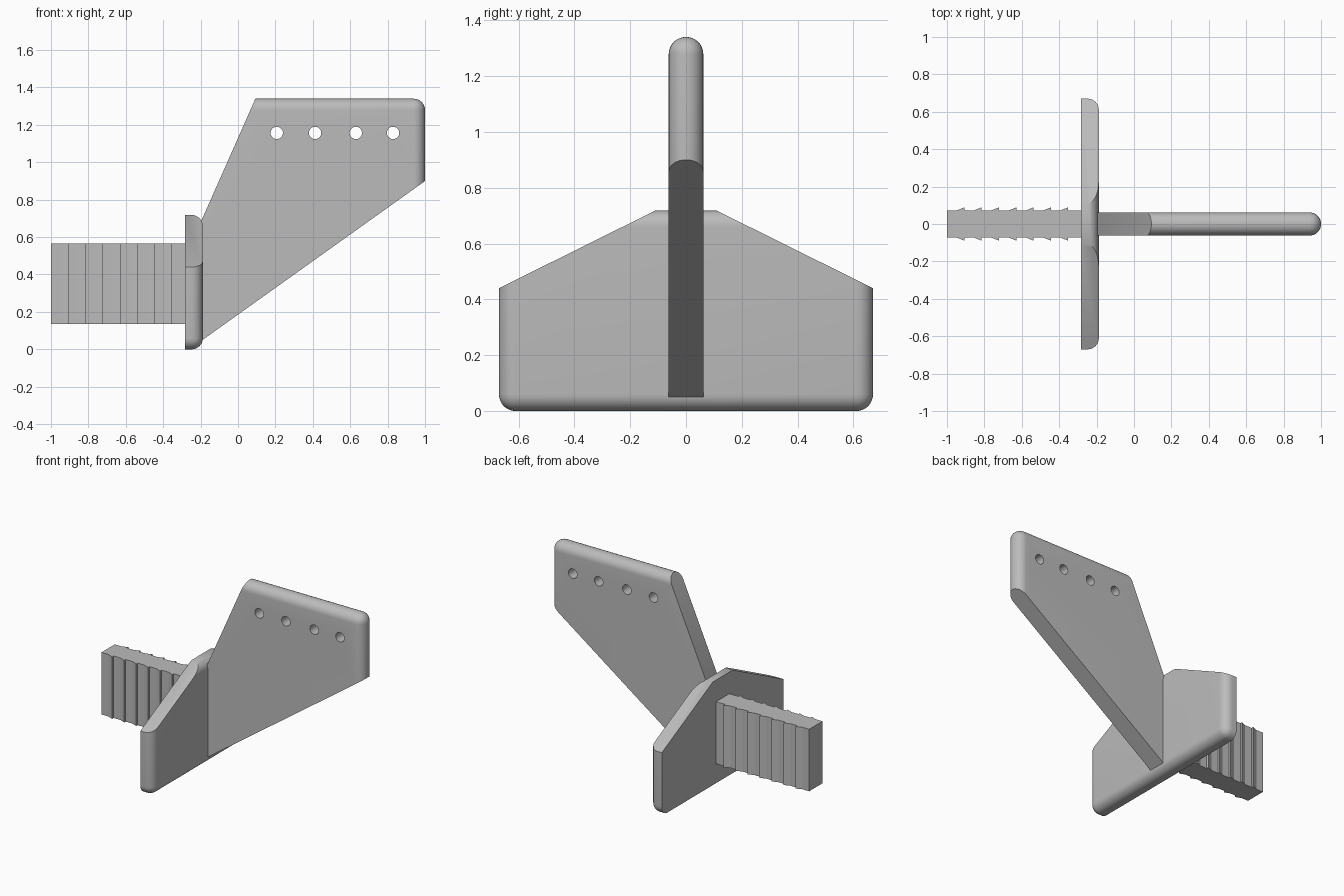
import bpy, bmesh
from mathutils import Vector, Matrix

cube = bpy.data.objects.get("Cube")
if cube:
    bpy.data.objects.remove(cube, do_unlink=True)

grey = bpy.data.materials.new("plain_grey")
grey.use_nodes = True
GREY = (0.5, 0.5, 0.5, 1)
grey.diffuse_color = GREY
grey.node_tree.nodes["Principled BSDF"].inputs["Base Color"].default_value = GREY


def box(lo, hi):
    bm = bmesh.new()
    lo, hi = Vector(lo), Vector(hi)
    size = hi - lo
    bmesh.ops.create_cube(bm, size=1, matrix=Matrix.Translation((lo + hi) / 2) @ Matrix.Diagonal((*size, 1)))
    return bm


def round_edges(bm, rule, radius):
    edges = [e for e in bm.edges if rule((e.verts[0].co + e.verts[1].co) / 2)]
    bmesh.ops.bevel(bm, geom=edges, offset=radius, segments=8, profile=0.5,
                    affect='EDGES', clamp_overlap=False)


def trim(bm, point, normal):
    """Cut away the side the normal points to and cap the cut."""
    cut = bmesh.ops.bisect_plane(bm, geom=bm.verts[:] + bm.edges[:] + bm.faces[:], dist=1e-5,
                                 plane_co=point, plane_no=normal, clear_outer=True)
    edges = [g for g in cut["geom_cut"] if isinstance(g, bmesh.types.BMEdge)]
    bmesh.ops.edgeloop_fill(bm, edges=edges)


def finish(bm, name):
    bmesh.ops.recalc_face_normals(bm, faces=bm.faces)
    mesh = bpy.data.meshes.new(name)
    bm.to_mesh(mesh)
    bm.free()
    obj = bpy.data.objects.new(name, mesh)
    obj.data.materials.append(grey)
    bpy.context.collection.objects.link(obj)
    return obj


def select(obj):
    bpy.ops.object.select_all(action='DESELECT')
    obj.select_set(True)
    bpy.context.view_layer.objects.active = obj


def smooth(obj):
    select(obj)
    bpy.ops.object.shade_smooth_by_angle(angle=0.5)


# Cross plate: rounded outer face and corners, sloped shoulders
bm = box((-0.283, -0.67, 0), (-0.188, 0.67, 0.718))
round_edges(bm, lambda m: m.x > -0.2 or abs(m.x + 0.2355) < 0.01, 0.06)
for side in (-1, 1):
    trim(bm, (0, side * 0.67, 0.44), (0, side * 0.278, 0.56))
smooth(finish(bm, "cross_plate"))

# Fin: rounded top and outer edge, sloped inner edge and underside
bm = box((-0.25, -0.062, 0), (1, 0.062, 1.34))
round_edges(bm, lambda m: (abs(m.y) > 0.01 and (m.x > 0.9 or m.z > 1.3)) or (m.x > 0.9 and m.z > 1.3), 0.0612)
trim(bm, (1, 0, 0.9), (0.85, 0, -1.19))
trim(bm, (0.093, 0, 1.34), (-0.655, 0, 0.29))
fin = finish(bm, "fin")

# Row of holes through the fin
bm = bmesh.new()
for x in (0.207, 0.412, 0.63, 0.829):
    bmesh.ops.create_cone(bm, cap_ends=True, segments=32, radius1=0.033, radius2=0.033, depth=0.4,
                          matrix=Matrix.Translation((x, 0, 1.157)) @ Matrix.Rotation(1.570796, 4, 'X'))
cutter = finish(bm, "hole_cutter")
cutter.hide_render = True
cut = fin.modifiers.new("holes", 'BOOLEAN')
cut.operation = 'DIFFERENCE'
cut.solver = 'EXACT'
cut.object = cutter
select(fin)
bpy.ops.object.modifier_apply(modifier=cut.name)
bpy.data.objects.remove(cutter, do_unlink=True)
smooth(fin)

# Barbed stem: one outline with ratchet teeth, mirrored and extruded upward
half = [(-1, 0.073)]
for i in range(7):
    tip = -0.907 + i * 0.0925
    half += [(tip - 0.04, 0.073), (tip, 0.089), (tip, 0.073)]
half.append((-0.27, 0.073))
outline = half + [(x, -y) for x, y in reversed(half)]
bm = bmesh.new()
base = bm.faces.new([bm.verts.new((x, y, 0.135)) for x, y in outline])
grown = bmesh.ops.extrude_face_region(bm, geom=[base], use_keep_orig=True)
bmesh.ops.translate(bm, vec=(0, 0, 0.432), verts=[g for g in grown["geom"] if isinstance(g, bmesh.types.BMVert)])
finish(bm, "barbed_stem")
